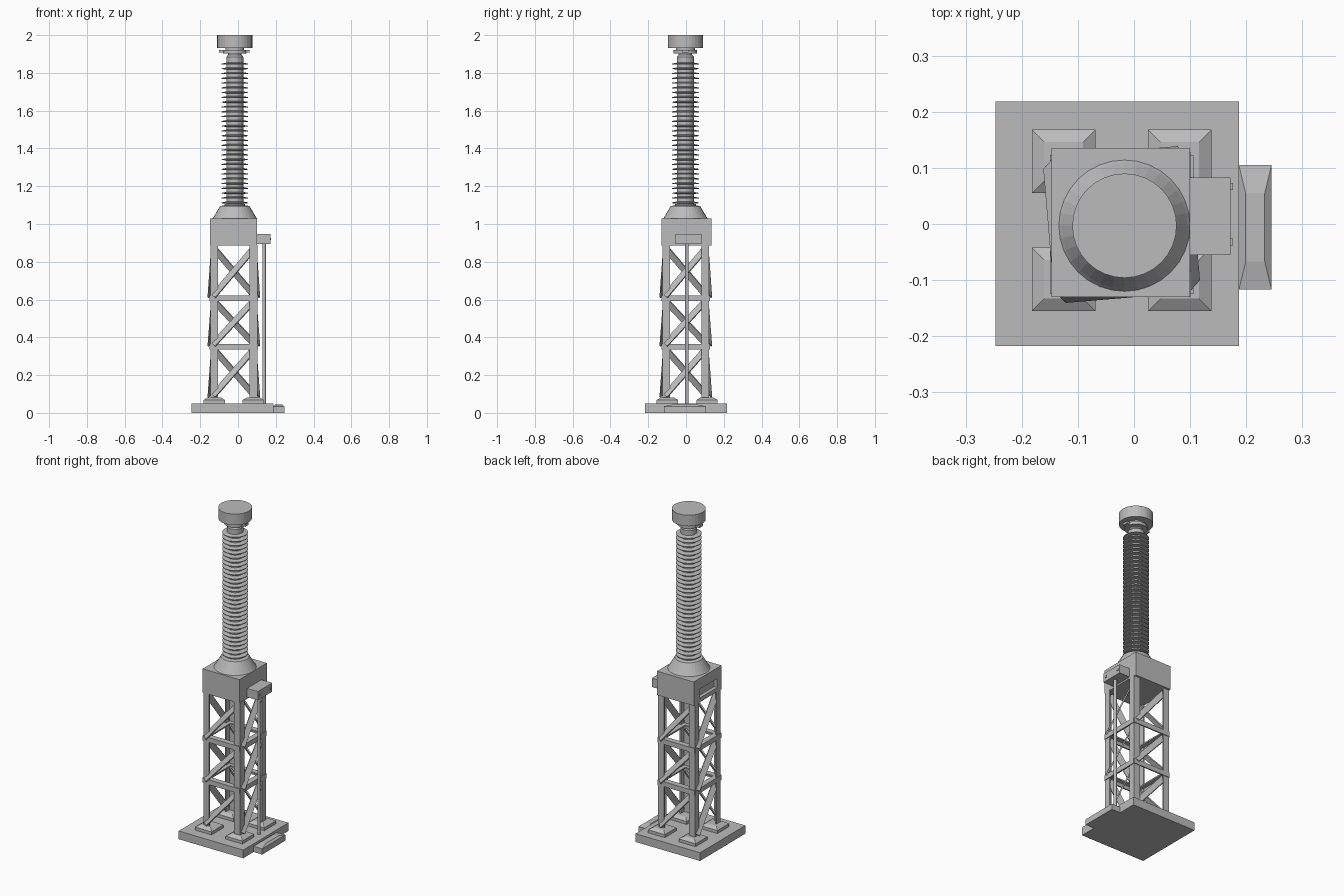
import bpy, bmesh, math
from mathutils import Vector, Matrix

cube = bpy.data.objects.get("Cube")
if cube:
    bpy.data.objects.remove(cube, do_unlink=True)

GREY = bpy.data.materials.new("galvanised_grey")
GREY.use_nodes = True
GREY.diffuse_color = (0.5, 0.5, 0.5, 1)
GREY.node_tree.nodes["Principled BSDF"].inputs["Base Color"].default_value = (0.5, 0.5, 0.5, 1)


def finish(name, bm):
    bmesh.ops.recalc_face_normals(bm, faces=bm.faces)
    mesh = bpy.data.meshes.new(name)
    bm.to_mesh(mesh)
    bm.free()
    mesh.materials.append(GREY)
    obj = bpy.data.objects.new(name, mesh)
    bpy.context.collection.objects.link(obj)
    return obj


def add_box(bm, lo, hi, matrix=None):
    lo, hi = Vector(lo), Vector(hi)
    size = Matrix.Diagonal((*(hi - lo), 1))
    place = Matrix.Translation((lo + hi) / 2) @ size
    return bmesh.ops.create_cube(bm, size=1, matrix=(matrix or Matrix()) @ place)["verts"]


def box(name, lo, hi):
    bm = bmesh.new()
    add_box(bm, lo, hi)
    return finish(name, bm)


def tapered_block(name, lo, hi, rim, inset_x, inset_y):
    """Block with straight sides up to rim, then a sloping shoulder."""
    bm = bmesh.new()
    add_box(bm, lo, (hi[0], hi[1], rim))
    top = max(bm.faces, key=lambda f: f.calc_center_median().z)
    new = bmesh.ops.extrude_discrete_faces(bm, faces=[top])["faces"][0]
    mid = new.calc_center_median()
    for v in new.verts:
        v.co.x -= math.copysign(inset_x, v.co.x - mid.x)
        v.co.y -= math.copysign(inset_y, v.co.y - mid.y)
        v.co.z = hi[2]
    return finish(name, bm)


def lathe(name, centre, profile, sides=32):
    bm = bmesh.new()
    rings = []
    for r, z in profile:
        rings.append([bm.verts.new((centre[0] + r * math.cos(math.tau * i / sides),
                                    centre[1] + r * math.sin(math.tau * i / sides), z))
                      for i in range(sides)])
    for a, b in zip(rings, rings[1:]):
        for i in range(sides):
            j = (i + 1) % sides
            bm.faces.new((a[i], a[j], b[j], b[i]))
    bm.faces.new(rings[0])
    bm.faces.new(rings[-1])
    return finish(name, bm)


# Foundation
box("foundation_slab", (-0.247, -0.217, 0), (0.187, 0.218, 0.05))
tapered_block("side_plinth", (0.187, -0.117, 0), (0.245, 0.105, 0.045), 0.035, 0.012, 0.05)
for side, x in (("right", -0.182), ("left", 0.025)):
    for end, y in (("front", -0.155), ("back", 0.055)):
        tapered_block(f"{end}_{side}_footing", (x, y, 0.05), (x + 0.113, y + 0.113, 0.082),
                      0.068, 0.022, 0.022)

# Lattice tower: each side is the front side turned by a quarter
CENTRE = Matrix.Translation((-0.022, -0.001, 0))
HALF, FLANGE, THICK = 0.124, 0.04, 0.008
LEVELS = (0.08, 0.35, 0.607, 0.885)
for k, side in enumerate(("front", "left", "back", "right")):
    turn = CENTRE @ Matrix.Rotation(k * math.pi / 2, 4, "Z")
    # Angle-section leg
    bm = bmesh.new()
    add_box(bm, (-HALF, -HALF, 0.075), (-HALF + FLANGE, -HALF + THICK, 0.89), turn)
    add_box(bm, (-HALF, -HALF + THICK, 0.075), (-HALF + THICK, -HALF + FLANGE, 0.89), turn)
    finish(f"{side}_leg", bm)
    # Angle-section cross rails
    bm = bmesh.new()
    for z in LEVELS[1:3]:
        add_box(bm, (-HALF, -HALF - 0.004, z - 0.015), (HALF, -HALF + 0.004, z + 0.015), turn)
        add_box(bm, (-HALF, -HALF, z + 0.007), (HALF, -HALF + 0.03, z + 0.015), turn)
    finish(f"{side}_rails", bm)
    # One twisted flat diagonal in each bay
    bm = bmesh.new()
    for low, high in zip(LEVELS, LEVELS[1:]):
        a = Vector((-HALF + 0.015, -HALF - 0.002, low + 0.012))
        b = Vector((HALF - 0.02, -HALF + 0.016, high - 0.015))
        span = b - a
        along = span.normalized()
        across = along.cross(Vector((0, -1, 0))).normalized()
        normal = along.cross(across)
        frame = Matrix((along, across, normal)).transposed().to_4x4()
        frame = Matrix.Translation(a) @ frame @ Matrix.Rotation(math.radians(-35), 4, "X")
        add_box(bm, (0, -0.018, -0.004), (span.length, 0.018, 0.004), turn @ frame)
    finish(f"{side}_diagonals", bm)

# Tank with a shallow slot on its right wall
tank = box("tank", (-0.147, -0.13, 0.885), (0.1, 0.135, 1.03))
cutter = box("slot_cutter", (-0.2, -0.09, 0.91), (-0.125, 0.08, 0.965))
cutter.hide_render = True
cutter.hide_viewport = True
slot = tank.modifiers.new("slot", "BOOLEAN")
slot.operation = "DIFFERENCE"
slot.solver = "EXACT"
slot.object = cutter

# Control box, its bolts and the conduit to the ground
box("control_box", (0.1, -0.055, 0.895), (0.172, 0.083, 0.948))
for name, y in (("front_bolt", -0.032), ("back_bolt", 0.067)):
    box(name, (0.172, y - 0.006, 0.915), (0.176, y + 0.006, 0.927))
lathe("conduit", (0.138, 0.005), [(0.009, 0.05), (0.009, 0.9)], 12)

# Insulator column with evenly spaced thin sheds
AXIS = (-0.017, -0.003)
lathe("base_cone", AXIS, [(0.117, 1.03), (0.112, 1.037), (0.078, 1.095), (0.05, 1.1)])
profile = [(0.055, 1.09), (0.055, 1.105), (0.045, 1.105)]
SHEDS = 30
for i in range(SHEDS):
    z = 1.113 + i * 0.735 / (SHEDS - 1)
    profile += [(0.045, z - 0.004), (0.071, z - 0.003), (0.071, z + 0.001), (0.045, z + 0.006)]
profile += [(0.045, 1.885), (0.036, 1.895), (0.036, 1.905)]
lathe("insulator", AXIS, profile, 24)

# Head and terminal
lathe("head_collar", AXIS, [(0.062, 1.903), (0.062, 1.92), (0.05, 1.92), (0.05, 1.936)])
box("terminal_bar", (-0.1, -0.02, 1.907), (0.062, 0.014, 1.921))
lathe("head", AXIS, [(0.093, 1.933), (0.093, 2.0)])
